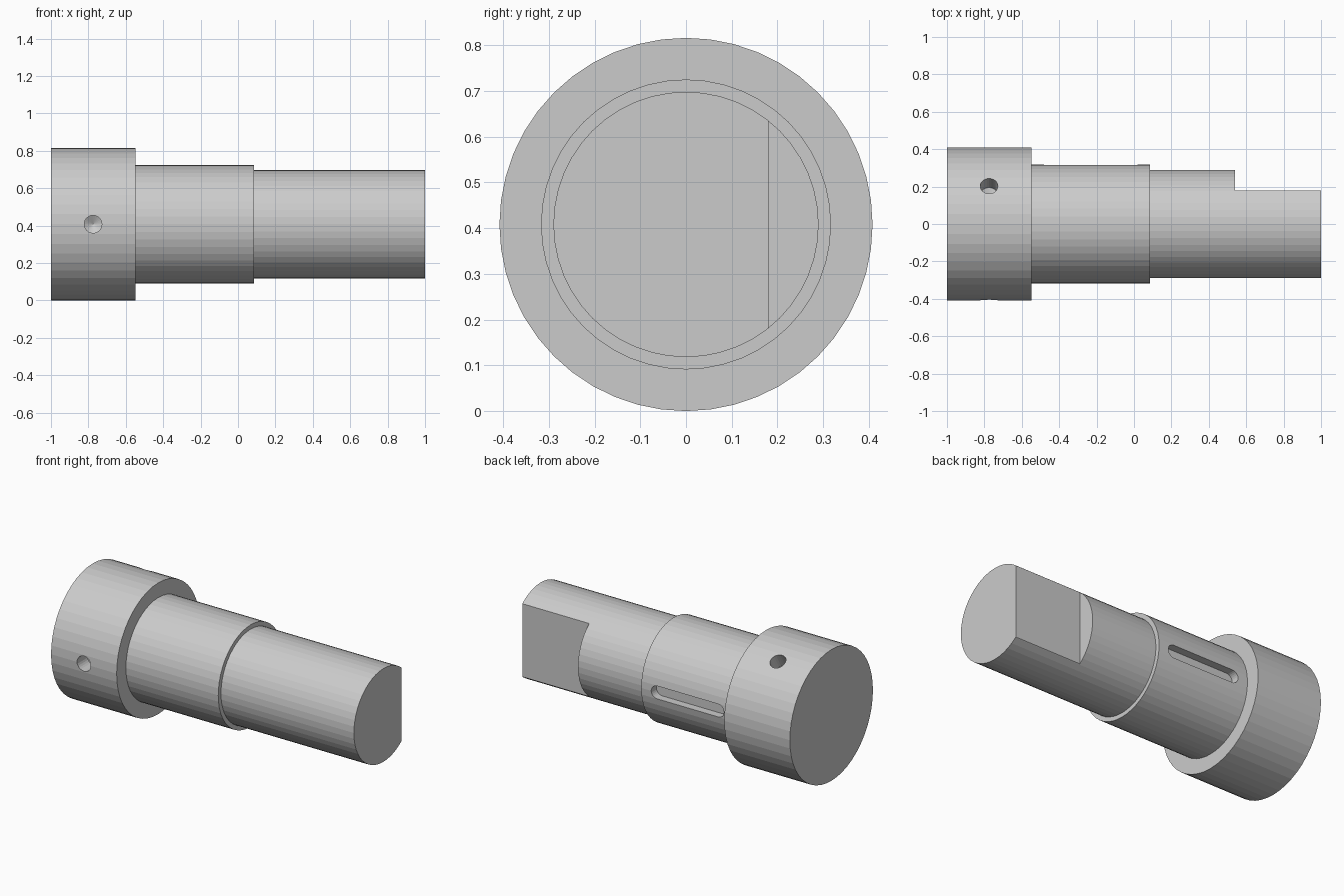
import bpy, bmesh, math
from mathutils import Matrix, Vector

if "Cube" in bpy.data.objects:
    bpy.data.objects.remove(bpy.data.objects["Cube"])

R = 0.408   # head radius, also the height of the shaft axis
SIDES = 48


def mesh_object(name, bm):
    bmesh.ops.recalc_face_normals(bm, faces=bm.faces[:])
    me = bpy.data.meshes.new(name)
    bm.to_mesh(me)
    bm.free()
    ob = bpy.data.objects.new(name, me)
    bpy.context.collection.objects.link(ob)
    return ob


def lathe(name, profile, sides, matrix):
    """Closed solid from (radius, height) points spun around local z."""
    bm = bmesh.new()
    vs = [bm.verts.new((r, 0, h)) for r, h in profile]
    es = [bm.edges.new(p) for p in zip(vs, vs[1:])]
    bmesh.ops.spin(bm, geom=vs + es, cent=(0, 0, 0), axis=(0, 0, 1),
                   angle=2 * math.pi, steps=sides, use_duplicate=False)
    bmesh.ops.remove_doubles(bm, verts=bm.verts[:], dist=1e-5)
    bm.transform(matrix)
    return mesh_object(name, bm)


def cut(target, cutter):
    cutter.hide_render = True
    mod = target.modifiers.new(cutter.name, 'BOOLEAN')
    mod.object, mod.operation, mod.solver = cutter, 'DIFFERENCE', 'EXACT'
    bpy.context.view_layer.objects.active = target
    bpy.ops.object.modifier_apply(modifier=mod.name)
    bpy.data.objects.remove(cutter)


def drill(name, x, direction, surface, depth, radius):
    """Radial blind hole with a conical drill tip."""
    d = Vector(direction).normalized()
    rot = d.to_track_quat('Z', 'Y').to_matrix().to_4x4()
    bottom = surface - depth
    profile = [(0, bottom - radius * 0.58), (radius, bottom),
               (radius, surface + 0.1), (0, surface + 0.1)]
    return lathe(name, profile, 24, Matrix.Translation((x, 0, R)) @ rot)


# stepped shaft along x
steps = [(0, -1), (R, -1), (R, -0.549), (0.317, -0.549), (0.317, 0.086),
         (0.29, 0.086), (0.29, 1), (0, 1)]
shaft = lathe("stepped_shaft", steps, SIDES,
              Matrix.Translation((0, 0, R)) @ Matrix.Rotation(math.pi / 2, 4, 'Y'))

# flat on the rear of the free end
bm = bmesh.new()
bmesh.ops.create_cube(bm, size=1, matrix=Matrix.Translation((0.84, 0.48, R))
                      @ Matrix.Diagonal((0.6, 0.6, 1, 1)))
cut(shaft, mesh_object("flat_cutter", bm))

# rounded keyway on the rear of the middle step
bm = bmesh.new()
half, w = 0.21, 0.04
outline = []
for cx, start in ((half, -90), (-half, 90)):
    for i in range(13):
        a = math.radians(start + i * 15)
        outline.append((cx + w * math.cos(a) - 0.232, 0.265, R + w * math.sin(a)))
face = bm.faces.new([bm.verts.new(p) for p in outline])
top = bmesh.ops.extrude_face_region(bm, geom=[face])["geom"]
bmesh.ops.translate(bm, vec=(0, 0.2, 0),
                    verts=[v for v in top if isinstance(v, bmesh.types.BMVert)])
cut(shaft, mesh_object("keyway_cutter", bm))

# three set-screw holes around the head, one in the flat
for k in range(3):
    a = math.radians(-90 + 120 * k)
    cut(shaft, drill("head_hole", -0.775, (0, math.cos(a + math.pi / 2) * -1,
                                           math.sin(a + math.pi / 2)), R, 0.1, 0.047))
cut(shaft, drill("flat_hole", 0.77, (0, 1, 0), 0.18, 0.08, 0.04))
